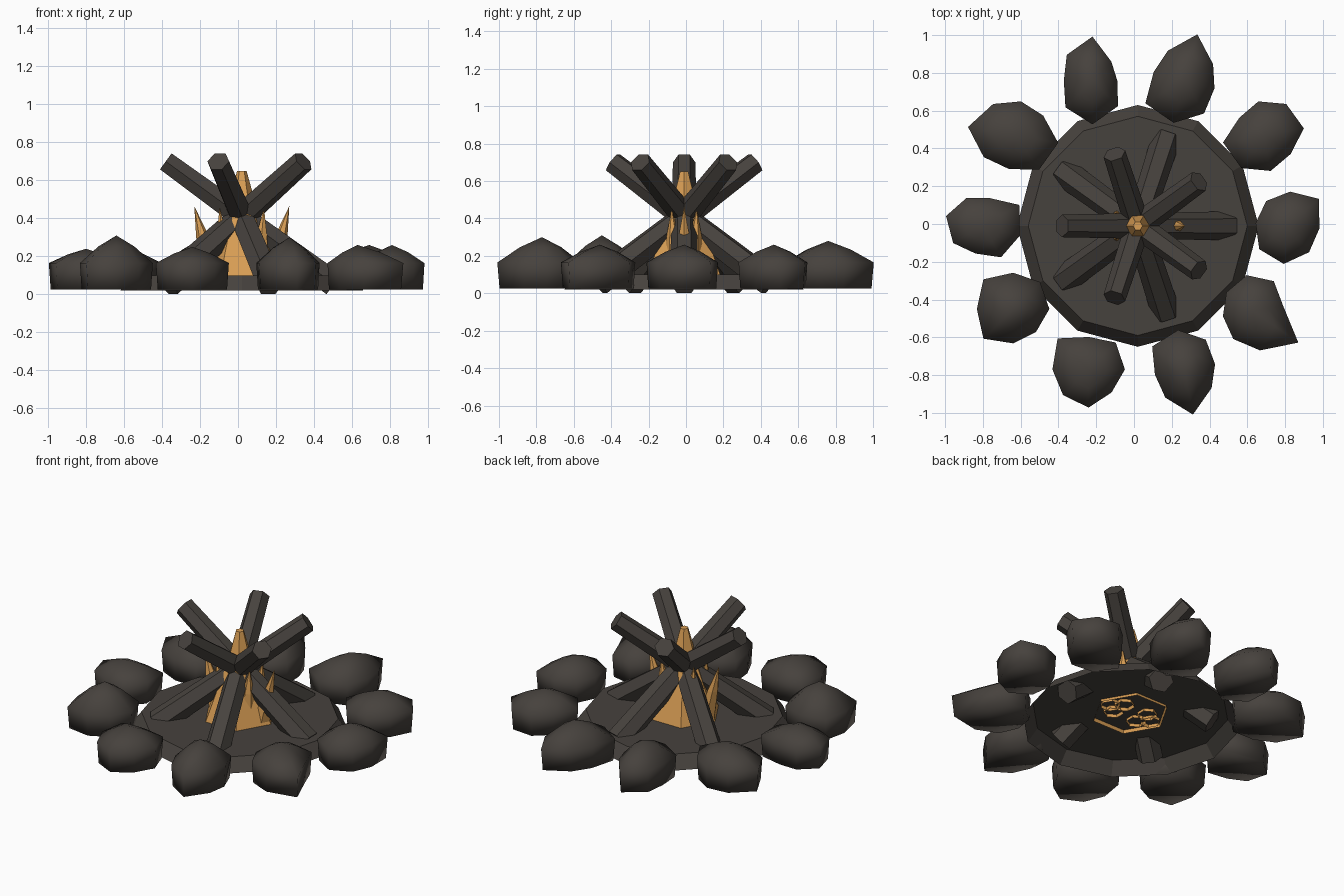
import bpy, bmesh, math
from mathutils import Vector, Matrix

cube = bpy.data.objects.get("Cube")
if cube:
    bpy.data.objects.remove(cube)


def material(name, rgb):
    m = bpy.data.materials.new(name)
    m.use_nodes = True
    m.diffuse_color = (*rgb, 1)
    m.node_tree.nodes["Principled BSDF"].inputs["Base Color"].default_value = (*rgb, 1)
    return m


CHARCOAL = material("charcoal", (0.062, 0.054, 0.047))
ORANGE = material("flame orange", (0.7, 0.345, 0.09))
CENTRE = Vector((0.02, -0.01, 0))


def circle(radius, z, sides, offset=0.0, x=0.0):
    """Ring of points around an upright axis at the given x."""
    turn = math.tau / sides
    return [Vector((x + radius * math.cos(i * turn + offset),
                    radius * math.sin(i * turn + offset), z)) for i in range(sides)]


def loft(name, rings, mat, bottom=True, smooth=False):
    """Skin a stack of rings from bottom to top; a one-point ring ends in a tip."""
    bm = bmesh.new()
    loops = [[bm.verts.new(p) for p in ring] for ring in rings]
    for low, high in zip(loops, loops[1:]):
        n = len(low)
        for i in range(n):
            j = (i + 1) % n
            if len(high) == 1:
                bm.faces.new((low[i], low[j], high[0]))
            else:
                bm.faces.new((low[i], low[j], high[j], high[i]))
    if bottom:
        bm.faces.new(loops[0][::-1])
    if len(loops[-1]) > 1:
        bm.faces.new(loops[-1])
    bmesh.ops.recalc_face_normals(bm, faces=bm.faces)
    for face in bm.faces:
        face.smooth = smooth
    mesh = bpy.data.meshes.new(name)
    bm.to_mesh(mesh)
    bm.free()
    mesh.materials.append(mat)
    obj = bpy.data.objects.new(name, mesh)
    bpy.context.collection.objects.link(obj)
    return obj


# Ash bed: shallow twelve-sided mound, open underneath
bed = loft("ash_bed", [circle(0.64, 0.02, 12), circle(0.58, 0.1, 12)], CHARCOAL, bottom=False)
bed.location = CENTRE

# Five tapered hexagonal logs leaning across the middle
foot, head = Vector((0.485, 0, 0.055)), Vector((-0.4, 0, 0.7))
axis = head - foot
lean = Matrix.Rotation(-math.atan2(-axis.x, axis.z), 4, 'Y')
for k in range(5):
    log = loft(f"log_{k + 1}", [circle(0.077, 0, 6, math.pi / 6),
                                circle(0.06, axis.length, 6, math.pi / 6)], CHARCOAL)
    log.matrix_world = (Matrix.Translation(CENTRE) @ Matrix.Rotation(k * math.tau / 5, 4, 'Z')
                        @ Matrix.Translation(foot) @ lean)

# Main flame: flared six-sided cone with a blunt tip
profile = [(0.23, 0.08), (0.12, 0.36), (0.075, 0.47), (0.025, 0.65)]
flame = loft("main_flame", [circle(r, z, 6) for r, z in profile], ORANGE, bottom=False)
flame.location = CENTRE


def tongue(name, angle, base, tip, height):
    """Thin pointed flame leaning outwards at an angle around the centre."""
    middle = base + (tip - base) * 0.55
    obj = loft(name, [circle(0.06, 0.08, 6, x=base), circle(0.035, 0.3, 6, x=middle),
                      [Vector((tip, 0, height))]], ORANGE, bottom=False)
    obj.location = CENTRE
    obj.rotation_euler.z = math.radians(angle)


tongue("left_side_flame", 0, 0.15, 0.25, 0.465)
tongue("right_side_flame", 180, 0.15, 0.25, 0.465)
for k, angle in enumerate((30, 150, 210, 330), 1):
    tongue(f"inner_flame_{k}", angle, 0.1, 0.135, 0.455)


def stone(number, x, y, start, radii, height):
    """Rounded boulder whose eight corners sit at even angles from a start angle."""
    outline = [Vector((r * math.cos(a), r * math.sin(a), 0)) for r, a in
               ((r, math.radians(start + 45 * i)) for i, r in enumerate(radii))]

    def ring(scale, z):
        return [p * scale + Vector((0, 0, z)) for p in outline]

    shoulder = 0.165
    rise = height - shoulder
    obj = loft(f"stone_{number}", [ring(0.96, 0.025), ring(1.01, shoulder),
                                   ring(0.5, shoulder + rise * 0.6),
                                   [Vector((0, 0, height))]], CHARCOAL, smooth=True)
    obj.location = (x, y, 0)


# Ring of stones, counter-clockwise from the left side
stones = [
    (.81, -.01, 40, (.22, .18, .17, .165, .19, .2, .18, .17), .26),
    (.69, .47, 10, (.21, .2, .18, .16, .22, .21, .19, .17), .26),
    (.27, .76, 30, (.17, .25, .18, .17, .24, .23, .2, .16), .28),
    (-.22, .76, 0, (.13, .14, .23, .19, .15, .2, .23, .19), .28),
    (-.63, .47, 350, (.23, .18, .18, .2, .25, .2, .18, .22), .26),
    (-.8, -.01, 30, (.22, .15, .17, .2, .18, .15, .19, .2), .24),
    (-.64, -.45, 0, (.19, .2, .19, .22, .19, .22, .18, .17), .31),
    (-.24, -.77, 0, (.19, .2, .17, .23, .19, .19, .2, .17), .25),
    (.27, -.77, 10, (.16, .19, .21, .21, .16, .18, .24, .17), .3),
    (.63, -.46, 325, (.29, .16, .19, .19, .17, .16, .18, .21), .26),
]
for number, spec in enumerate(stones, 1):
    stone(number, *spec)
